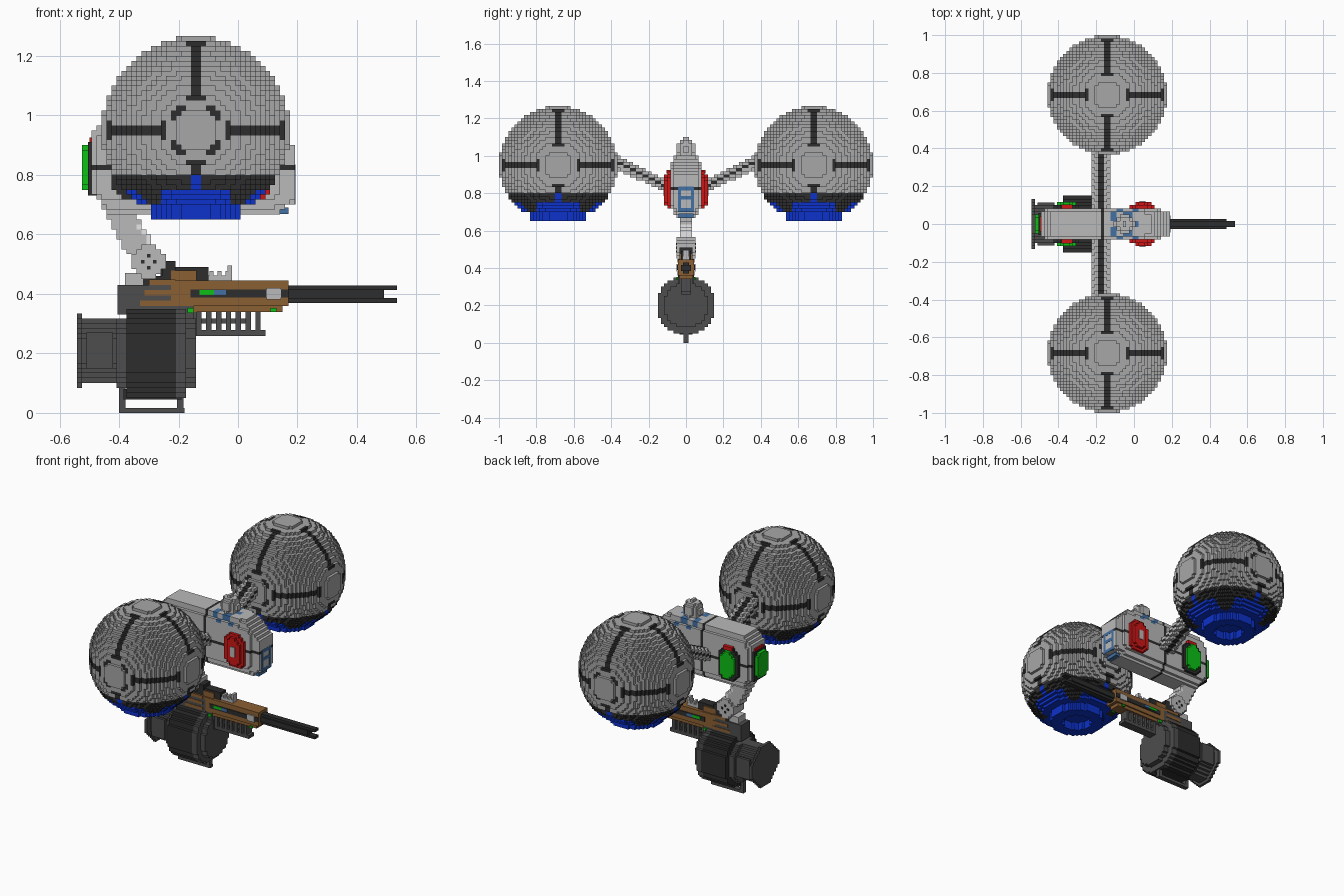
import bpy, bmesh
from math import hypot, floor

cube = bpy.data.objects.get("Cube")
if cube:
    bpy.data.objects.remove(cube, do_unlink=True)

V = 1 / 60          # block size
X0 = V / 2          # grid offset along x

COLOURS = {
    "shell_grey": (0.39, 0.39, 0.39), "light_grey": (0.49, 0.49, 0.49),
    "black": (0.026, 0.026, 0.026), "dark_grey": (0.075, 0.075, 0.075),
    "blue": (0.004, 0.032, 0.60), "steel_blue": (0.055, 0.16, 0.36),
    "red": (0.62, 0.008, 0.008), "green": (0.004, 0.53, 0.008),
    "brown": (0.26, 0.115, 0.033), "white": (0.9, 0.9, 0.9),
}
MATS = {}
for mat_name, rgb in COLOURS.items():
    m = bpy.data.materials.new(mat_name)
    m.use_nodes = True
    m.diffuse_color = (*rgb, 1)
    m.node_tree.nodes["Principled BSDF"].inputs["Base Color"].default_value = (*rgb, 1)
    MATS[mat_name] = m


def blocks(name, lo, hi, rule):
    """Stepped solid: rule(x, y, z) gives a colour name, or None for empty."""
    off = (X0, 0, 0)
    rng = [range(floor((lo[a] - off[a]) / V) - 1, floor((hi[a] - off[a]) / V) + 2) for a in range(3)]
    cells = {}
    for i in rng[0]:
        for j in rng[1]:
            for k in rng[2]:
                p = ((i + .5) * V + X0, (j + .5) * V, (k + .5) * V)
                if all(lo[a] <= p[a] <= hi[a] for a in range(3)):
                    c = rule(*p)
                    if c:
                        cells[i, j, k] = c
    bm, verts, used = bmesh.new(), {}, []
    for cell, c in cells.items():
        if c not in used:
            used.append(c)
        for a in range(3):
            for s in (0, 1):
                n = list(cell)
                n[a] += 2 * s - 1
                if tuple(n) in cells:
                    continue
                quad = []
                for u, v in ((0, 0), (1, 0), (1, 1), (0, 1)):
                    q = list(cell)
                    q[a] += s
                    q[(a + 1) % 3] += u
                    q[(a + 2) % 3] += v
                    q = tuple(q)
                    if q not in verts:
                        verts[q] = bm.verts.new((q[0] * V + X0, q[1] * V, q[2] * V))
                    quad.append(verts[q])
                f = bm.faces.new(quad if s else quad[::-1])
                f.material_index = used.index(c)
    return finish(name, bm, used)


def finish(name, bm, mats):
    me = bpy.data.meshes.new(name)
    bm.to_mesh(me)
    bm.free()
    for c in mats:
        me.materials.append(MATS[c])
    ob = bpy.data.objects.new(name, me)
    bpy.context.collection.objects.link(ob)
    return ob


def box(name, x, y, z, colour):
    """Box from (min, max) pairs; a single y number means symmetric."""
    if not isinstance(y, tuple):
        y = (-y, y)
    bm = bmesh.new()
    bmesh.ops.create_cube(bm, size=1)
    for v in bm.verts:
        v.co = [(r[0] + r[1]) / 2 + c * (r[1] - r[0]) for r, c in zip((x, y, z), v.co)]
    return finish(name, bm, [colour])


# Spherical pods with bands, dark underside and blue thruster ring
CX, CY, CZ = -8.5 * V, 41 * V, 57 * V


def pod_rule(cy):
    def rule(x, y, z):
        dx, dy, dz = x - CX, y - cy, z - CZ
        h = hypot(dx, dy)
        if dz < -0.25:
            return "blue" if 0.085 < h < 0.152 else None
        if hypot(h, dz) > 0.317:
            return None
        a, b, c = sorted((abs(dx), abs(dy), abs(dz)))
        side = min(abs(dx), abs(dy))
        if dz < -0.145:
            low = dz < -0.2 and side < 0.11
            return "blue" if low or side < V or (dz < -0.235 and h < 0.16) else "black"
        if (a < V and b > 0.1) or (a < 2 * V and 0.1 < b < 0.12):
            return "black"
        if abs(dy) == c and a > 0.04 and 0.082 < hypot(a, b) < 0.098:
            return "black"
        return "shell_grey"
    return rule


# Arms joining pods to the body
def arm_rule(x, y, z):
    dx, dz = abs(x + 0.175), abs(z - 0.83 - (abs(y) - 0.09) * 0.48)
    if dz > 0.036 or dx > 0.05 or dx + dz > 0.068:
        return None
    return "black" if dx < V or dz < 0.009 else "light_grey"


# Oblong octagonal pads
def pad_rule(a, b, ca, cb, ra, rb, colour):
    def rule(*p):
        u, v = abs(p[a] - ca), abs(p[b] - cb)
        return colour if u < ra and v < rb and u + v < ra + rb - 0.028 else None
    return rule


for s, side in ((1, "left"), (-1, "right")):
    cy = s * CY
    blocks(side + "_pod", (CX - .33, cy - .33, .65), (CX + .33, cy + .33, 1.28), pod_rule(cy))
    y0, y1 = sorted((s * 0.07, s * 0.41))
    blocks(side + "_arm", (-.23, y0, .75), (-.12, y1, 1.05), arm_rule)
    for nm, cx, col in (("front", 0.045, "red"), ("rear", -0.355, "green")):
        for part, depth, grow, c in (("pad_base", (.08, .1), .017, "black" if col == "green" else "red"),
                                     ("pad", (.1, .117), 0, col)):
            y0, y1 = sorted(s * d for d in depth)
            blocks(f"{side}_{nm}_{part}", (-.5, y0, .6), (.2, y1, 1),
                   pad_rule(0, 2, cx, .815, .045 + grow, .08 + grow, c))
    yc = s * 0.117
    box(side + "_front_pad_centre", (.03, .06), (yc - .004, yc + .004), (.785, .845), "light_grey")
    y0, y1 = sorted((s * .08, s * .104))
    box(side + "_rear_pad_cap", (-.385, -.325), (y0, y1), (.905, .925), "red")


# Rounded body with dark seams and blue top lights
def body_rule(x, y, z):
    top = 1.0 - max(0, x - 0.08) * 0.95 - max(0, -0.43 - x) * 0.8
    bottom = 0.67 + max(0, x - 0.13) * 0.7 + max(0, -0.43 - x) * 1.2
    width = 0.085 - max(0, z - 0.94) * 0.5 - max(0, 0.73 - z) * 0.5
    width -= max(0, x - 0.06) * 0.13 + max(0, -0.45 - x) * 0.6
    if not (bottom < z < top and abs(y) < width):
        return None
    if abs(z - 0.825) < V / 2 or abs(x + 0.167) < V / 2:
        return "black"
    if z > 0.95 and -0.13 < x < 0.03 and (floor((x + .13) / .04) + floor((abs(y) + .02) / .04)) % 2:
        return "steel_blue"
    return "light_grey"


blocks("body", (-.49, -.1, .65), (.192, .1, 1.02), body_rule)
blocks("top_knob", (-.12, -.06, .99), (.02, .06, 1.1),
       lambda x, y, z: "light_grey" if hypot(hypot(x + .05, y), z - 1.04) < .053 else None)
box("tail_pad_base", (-.505, -.475), .058, (.73, .91), "black")
blocks("tail_pad", (-.525, -.06, .7), (-.49, .06, .95), pad_rule(1, 2, 0, .82, .05, .075, "green"))
box("tail_pad_cap", (-.5, -.485), .04, (.905, .925), "red")

# Nose panel frame
for y in (-.036, .036):
    box("nose_frame_side", (.165, .193), (y - .008, y + .008), (.7, .83), "steel_blue")
for z in (.71, .775, .825):
    box("nose_frame_bar", (.165, .193), .04, (z - .01, z + .01), "steel_blue")
box("nose_slot", (.18, .191), .028, (.785, .815), "black")
box("chin_light", (.115, .17), .04, (.668, .69), "steel_blue")


# Neck strut and pivot
def neck_rule(x, y, z):
    if abs(x + 0.3 + (z - 0.5) * 0.55) > 0.052:
        return None
    front = x + 0.3 + (z - 0.5) * 0.55 > 0.034
    return "white" if front and .56 < z < .63 else "light_grey"


blocks("neck", (-.5, -.034, .5), (-.2, .034, .74), neck_rule)
blocks("neck_pivot", (-.37, -.05, .44), (-.23, .05, .57),
       lambda x, y, z: "light_grey" if hypot(x + .3, z - .508) < .054 else None)
box("neck_foot", (-.38, -.32), .034, (.4, .47), "light_grey")
for s in (-1, 1):
    for dx, dz in ((.02, 0), (-.02, 0), (0, .02), (0, -.02)):
        box("pivot_bolt", (-.306 + dx, -.294 + dx), (s * .05 - .003, s * .05 + .003),
            (.502 + dz, .514 + dz), "black")

# Gun receiver
box("receiver", (-.225, .17), .042, (.36, .445), "brown")
box("receiver_hump", (-.225, -.14), .034, (.44, .478), "brown")
box("receiver_base", (-.16, .15), .034, (.34, .365), "brown")
box("receiver_cover", (-.26, -.1), .026, (.44, .49), "black")
box("receiver_lock", (-.255, -.21), .034, (.45, .51), "black")
box("receiver_rear", (-.32, -.21), .034, (.35, .46), "black")
for i in range(3):
    box("rear_fin", (-.33 + i * .015, -.21), .045, (.36 + i * .035, .378 + i * .035), "brown")
for s in (-1, 1):
    for nm, x, z, c in (("slot", (-.16, .17), (.388, .415), "black"),
                        ("green_light", (-.13, -.08), (.397, .413), "green"),
                        ("steel_light", (-.08, -.04), (.397, .413), "steel_blue"),
                        ("dial", (.095, .145), (.382, .42), "light_grey"),
                        ("small_light", (.11, .13), (.34, .352), "green"),
                        ("rear_light", (-.17, -.15), (.335, .352), "green")):
        y = s * (.043 if nm == "slot" else .046)
        box("receiver_" + nm, x, (y - .004, y + .004), z, c)

# Top rail with teeth and sight
box("top_rail", (-.16, -.02), .02, (.445, .462), "light_grey")
for i in range(5):
    box("rail_tooth", (-.15 + i * .027, -.137 + i * .027), .02, (.46, .477), "light_grey")
box("sight", (-.035, -.02), .017, (.46, .495), "light_grey")

# Barrel with open prongs
box("barrel", (.17, .49), .026, (.385, .415), "black")
for z in (.37, .413):
    box("barrel_prong", (.17, .535), .017, (z, z + .016), "black")

# Lower comb rail
box("comb_rail", (-.16, .092), .026, (.258, .278), "dark_grey")
box("comb_core", (-.16, .03), .017, (.3, .318), "dark_grey")
for i in range(7):
    box("comb_tooth", (-.14 + i * .033, -.122 + i * .033), .026, (.27, .345), "dark_grey")
box("comb_back", (-.18, -.14), .034, (.258, .36), "dark_grey")


# Drum magazine, rear canister and lower guard
def drum_rule(x, y, z):
    r = hypot(y, z - .2)
    if -.375 < x < -.205:
        return "black" if r < .157 else None
    if x >= -.205:
        return "dark_grey" if r < (.157 if x < -.175 else .12) else None
    if x > -.405:
        return "dark_grey" if r < .125 else None
    o = max(abs(y), abs(z - .21), (abs(y) + abs(z - .21)) * .75)
    if x < -.525:
        return "dark_grey" if o < .126 else None
    return "dark_grey" if o < .103 else None


blocks("drum", (-.545, -.17, .03), (-.15, .17, .37), drum_rule)
for s in (-1, 1):
    y = s * .105
    box("canister_panel", (-.51, -.42), (y - .008, y + .008), (.15, .27), "dark_grey")
box("drum_mount", (-.405, -.19), .042, (.33, .43), "dark_grey")
box("drum_mount_front", (-.22, -.15), .04, (.2, .36), "dark_grey")
box("guard_bottom", (-.4, -.18), .014, (0, .017), "dark_grey")
for x in (-.4, -.205):
    box("guard_post", (x, x + .022), .014, (0, .12), "dark_grey")
box("guard_keel", (-.385, -.19), .035, (.045, .08), "black")
